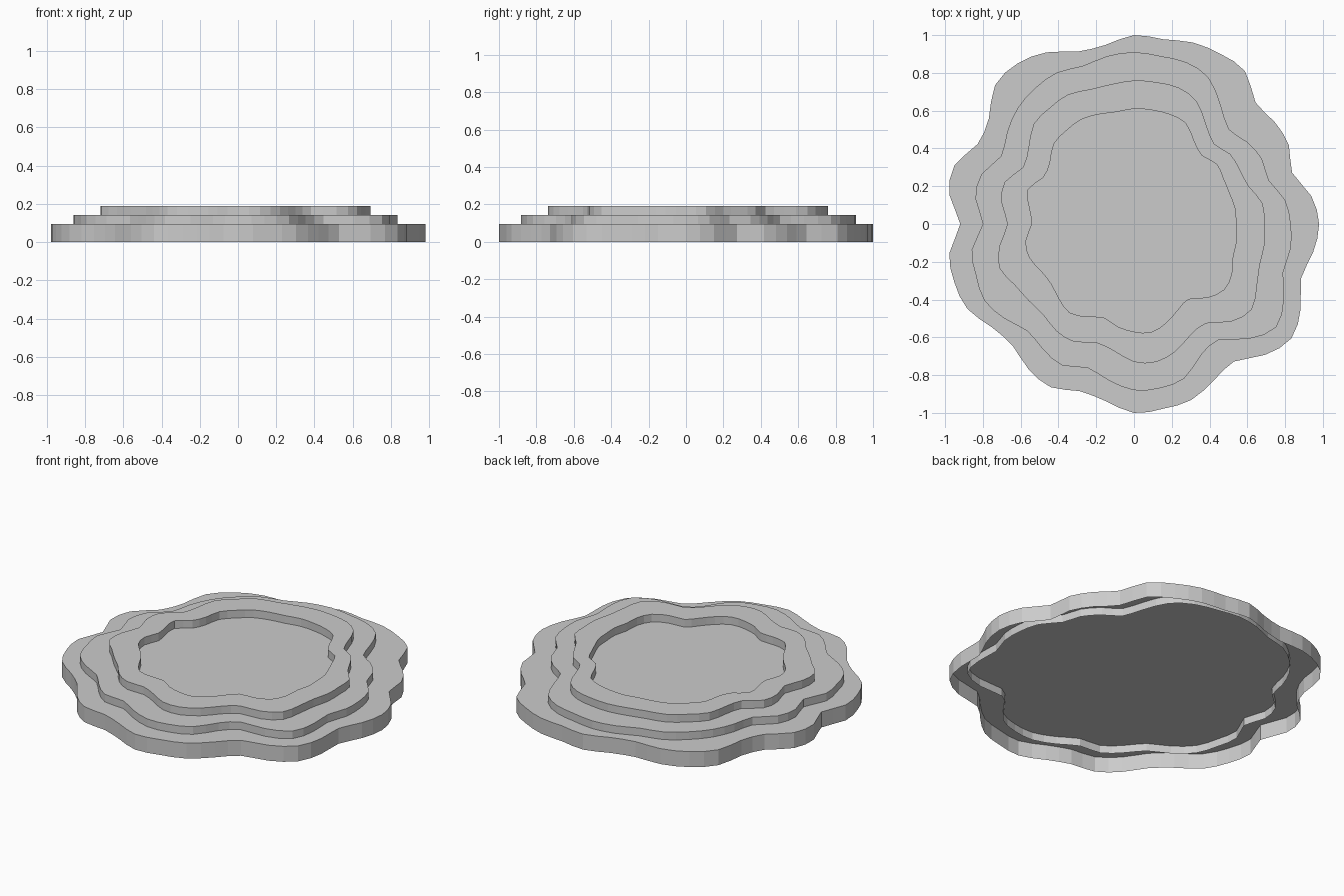
import bpy
import bmesh
from math import sin, cos, tau

default_cube = bpy.data.objects.get("Cube")
if default_cube:
    bpy.data.objects.remove(default_cube, do_unlink=True)

# Single flat stone colour
stone = bpy.data.materials.new("stone_grey")
stone.use_nodes = True
stone_colour = (0.6, 0.6, 0.6, 1)
stone.diffuse_color = stone_colour
stone.node_tree.nodes["Principled BSDF"].inputs["Base Color"].default_value = stone_colour

# Wavy outlines: radii in hundredths at even angles, counter-clockwise from +x
BASE_RADII = [98, 95, 88, 92, 92, 91, 100, 101, 101, 99, 100, 96, 96, 102, 105, 104, 95, 93, 100, 99,
              92, 99, 100, 99, 93, 91, 95, 97, 93, 95, 100, 99, 98, 93, 90, 98, 103, 99, 93, 96]
MIDDLE_RADII = [83, 81, 75, 76, 74, 71, 78, 87, 90, 90, 91, 90, 88, 90, 89, 87, 83, 79, 85, 85,
                80, 87, 88, 89, 85, 80, 82, 84, 80, 84, 88, 88, 86, 78, 76, 86, 93, 89, 83, 84]
RIM_RADII = [69, 69, 64, 63, 63, 60, 65, 73, 76, 76, 76, 75, 75, 77, 76, 75, 69, 66, 72, 71,
             67, 72, 75, 71, 69, 68, 70, 70, 66, 68, 73, 74, 71, 66, 65, 73, 77, 73, 70, 70]
PIT_RADII = [54, 54, 53, 53, 54, 51, 54, 60, 61, 61, 61, 60, 61, 62, 61, 60, 55, 54, 59, 56,
             54, 58, 58, 55, 54, 56, 58, 55, 52, 55, 57, 58, 55, 51, 49, 55, 59, 58, 55, 55]


def refine(radii):
    """Insert a smoothly interpolated radius between each neighbouring pair."""
    count = len(radii)
    result = []
    for i, here in enumerate(radii):
        before = radii[i - 1]
        following = radii[(i + 1) % count]
        beyond = radii[(i + 2) % count]
        result += [here, (9 * (here + following) - before - beyond) / 16]
    return result


def add_loop(bm, radii, z):
    """Add a closed ring of vertices at height z."""
    fine = refine(radii)
    step = tau / len(fine)
    return [bm.verts.new((r / 100 * cos(i * step), r / 100 * sin(i * step), z))
            for i, r in enumerate(fine)]


def join_loops(bm, first, second):
    """Fill the band between two rings with quads."""
    count = len(first)
    for i in range(count):
        j = (i + 1) % count
        bm.faces.new((first[i], first[j], second[j], second[i]))


def make_terrace(name, radii, bottom, top, pit=None, pit_floor=None):
    """Thin shell, open underneath, with a full lid or a lid holding a pit."""
    bm = bmesh.new()
    lower = add_loop(bm, radii, bottom)
    upper = add_loop(bm, radii, top)
    join_loops(bm, lower, upper)
    if pit:
        pit_edge = add_loop(bm, pit, top)
        pit_foot = add_loop(bm, pit, pit_floor)
        join_loops(bm, upper, pit_edge)
        join_loops(bm, pit_edge, pit_foot)
    else:
        bm.faces.new(upper)
    mesh = bpy.data.meshes.new(name)
    bm.to_mesh(mesh)
    bm.free()
    mesh.materials.append(stone)
    terrace = bpy.data.objects.new(name, mesh)
    bpy.context.scene.collection.objects.link(terrace)
    return terrace


# Three overlapping steps, each starting halfway up the one below
HEIGHT = 0.095
HALF = HEIGHT / 2
make_terrace("base_terrace", BASE_RADII, 0, HEIGHT)
make_terrace("middle_terrace", MIDDLE_RADII, HALF, HEIGHT + HALF)
make_terrace("pit_rim", RIM_RADII, HEIGHT, 2 * HEIGHT, PIT_RADII, HEIGHT + HALF)
